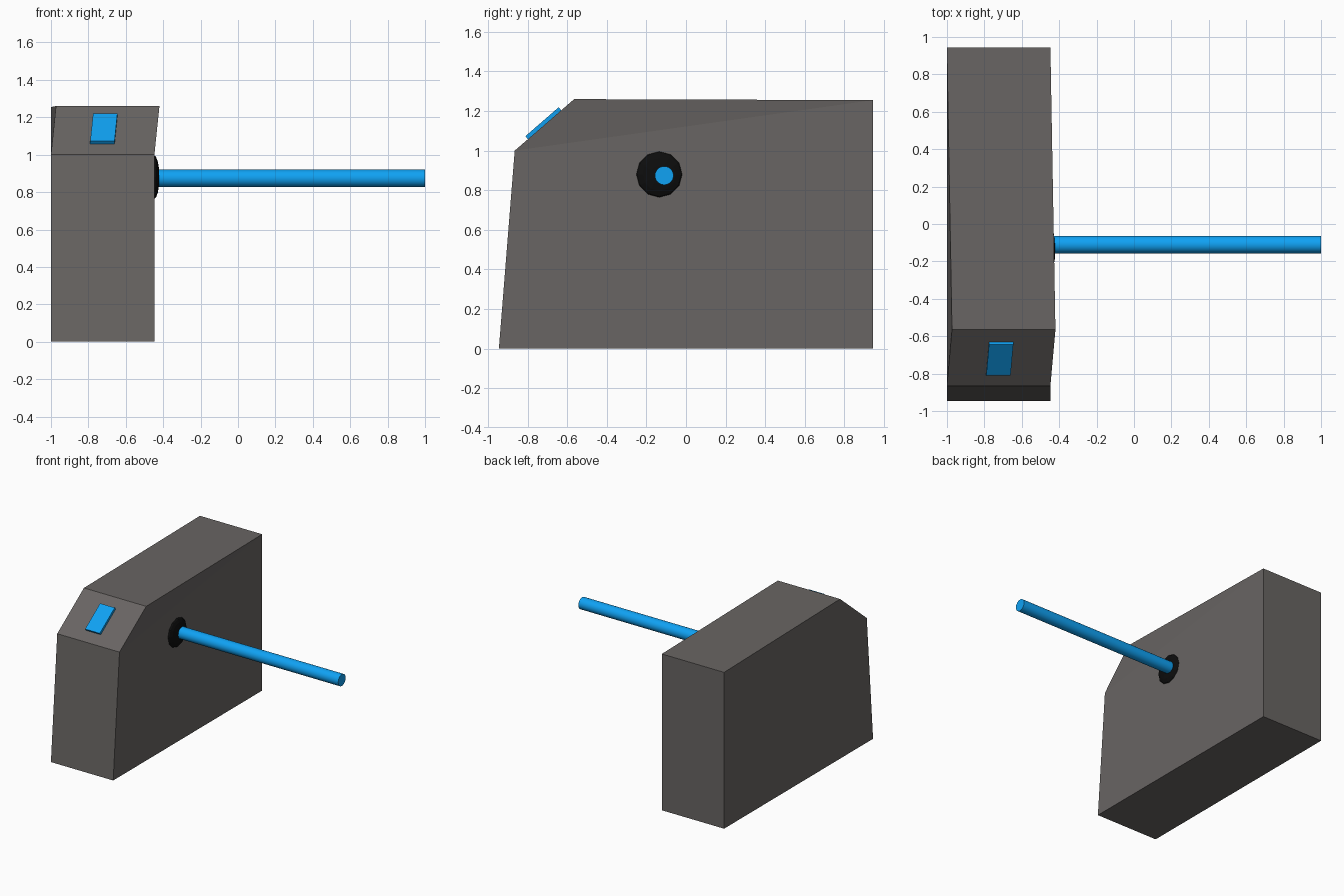
import bpy, bmesh
from math import pi
from mathutils import Vector

if "Cube" in bpy.data.objects:
    bpy.data.objects.remove(bpy.data.objects["Cube"])


def material(name, rgb):
    m = bpy.data.materials.new(name)
    m.diffuse_color = (*rgb, 1)
    m.use_nodes = True
    m.node_tree.nodes["Principled BSDF"].inputs["Base Color"].default_value = m.diffuse_color
    return m


stone = material("dark_grey", (0.14, 0.13, 0.125))
black = material("black", (0.004, 0.004, 0.004))
blue = material("blue", (0.005, 0.36, 0.9))


def prism(name, outline, offset, caps, mat):
    """Sweep an outline by an offset; caps lists the end polygons by index."""
    bm = bmesh.new()
    a = [bm.verts.new(p) for p in outline]
    b = [bm.verts.new(Vector(p) + Vector(offset)) for p in outline]
    n = len(outline)
    for i in range(n):
        j = (i + 1) % n
        bm.faces.new((a[i], a[j], b[j], b[i]))
    for ring in (a, b):
        for cap in caps:
            bm.faces.new([ring[i] for i in cap])
    bmesh.ops.recalc_face_normals(bm, faces=bm.faces)
    me = bpy.data.meshes.new(name)
    bm.to_mesh(me)
    bm.free()
    me.materials.append(mat)
    ob = bpy.data.objects.new(name, me)
    bpy.context.collection.objects.link(ob)
    return ob


# Housing: side profile with a sloped front, its top front edge skewed in x
prism("housing",
      [(-1, -0.945, 0), (-1, -0.865, 1.0), (-0.973, -0.565, 1.26),
       (-1, 0.945, 1.255), (-1, 0.945, 0)],
      (0.553, 0, 0), [(0, 1, 3, 4), (1, 2, 3)], stone)

# Control panel lying on the sloped face
prism("control_panel",
      [(-0.79, -0.798, 1.057), (-0.66, -0.798, 1.057),
       (-0.645, -0.63, 1.203), (-0.775, -0.63, 1.203)],
      (0, -0.013, 0.016), [(0, 1, 2, 3)], blue)

# Pivot hub: flattened dome on the right side
bpy.ops.mesh.primitive_uv_sphere_add(segments=12, ring_count=8, radius=1,
                                     location=(-0.45, -0.135, 0.88),
                                     rotation=(0, pi / 2, 0))
hub = bpy.context.object
hub.name = "pivot_hub"
hub.scale = (0.118, 0.118, 0.03)
hub.data.materials.append(black)

# Barrier arm
x0, x1 = -0.445, 1.0
bpy.ops.mesh.primitive_cylinder_add(vertices=32, radius=0.047, depth=x1 - x0,
                                    location=((x0 + x1) / 2, -0.11, 0.874),
                                    rotation=(0, pi / 2, 0))
arm = bpy.context.object
arm.name = "barrier_arm"
arm.data.materials.append(blue)
bpy.ops.object.shade_smooth_by_angle()
